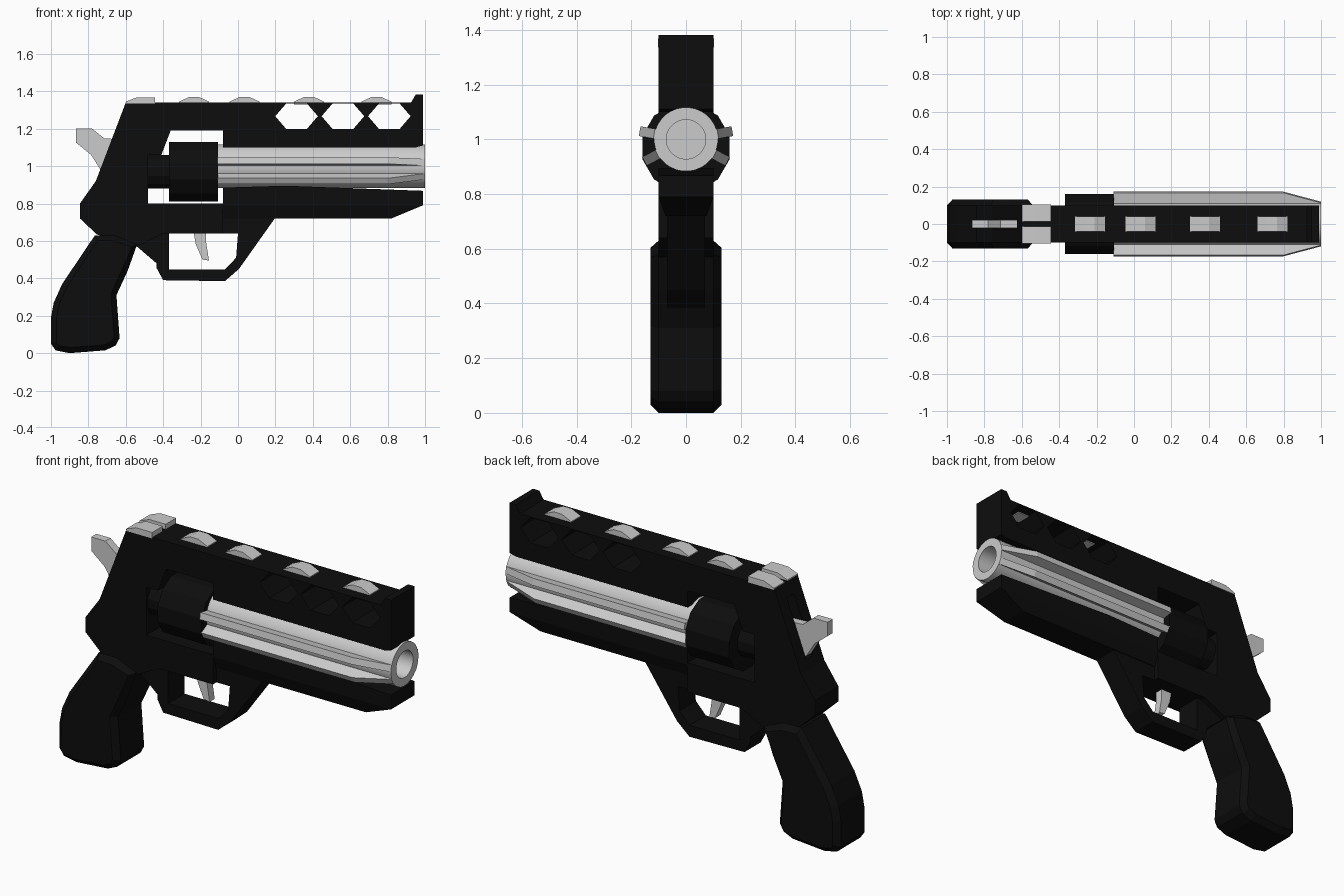
import bpy, bmesh
from math import sin, cos, pi, radians
from mathutils import Matrix

if "Cube" in bpy.data.objects:
    bpy.data.objects.remove(bpy.data.objects["Cube"])

black = bpy.data.materials.new("black_metal")
black.diffuse_color = (0.004, 0.004, 0.004, 1)
black.use_nodes = True
black.node_tree.nodes["Principled BSDF"].inputs["Base Color"].default_value = black.diffuse_color


def finish(name, bm, mat=None):
    bmesh.ops.recalc_face_normals(bm, faces=bm.faces)
    me = bpy.data.meshes.new(name)
    bm.to_mesh(me)
    bm.free()
    ob = bpy.data.objects.new(name, me)
    bpy.context.collection.objects.link(ob)
    if mat:
        me.materials.append(mat)
    return ob


def prism(name, pts, half, mat=None, y=0.0, pillow=0.0):
    """Extrude an XZ profile along y; half is one half width or one per point."""
    w = half if isinstance(half, (list, tuple)) else [half] * len(pts)
    bm = bmesh.new()
    a = [bm.verts.new((p[0], y - h, p[1])) for p, h in zip(pts, w)]
    b = [bm.verts.new((p[0], y + h, p[1])) for p, h in zip(pts, w)]
    sides = [bm.faces.new(a), bm.faces.new(b)]
    for i in range(len(pts)):
        j = (i + 1) % len(pts)
        bm.faces.new((a[i], a[j], b[j], b[i]))
    bmesh.ops.recalc_face_normals(bm, faces=bm.faces)
    if pillow:
        bmesh.ops.inset_individual(bm, faces=sides, thickness=pillow, depth=pillow)
    return finish(name, bm, mat)


def lathe(name, profile, zc, n, mat=None, closed=False):
    """Spin an (x, radius) profile around the x axis at height zc."""
    bm = bmesh.new()
    rings = [[bm.verts.new((x, r * cos(2 * pi * (k + .5) / n), zc + r * sin(2 * pi * (k + .5) / n)))
              for k in range(n)] for x, r in profile]
    for p, q in zip(rings, rings[1:]):
        for k in range(n):
            m = (k + 1) % n
            bm.faces.new((p[k], p[m], q[m], q[k]))
    bm.faces.new(rings[0])
    bm.faces.new(rings[-1])
    return finish(name, bm, mat)


def cut(ob, cutter):
    cutter.hide_render = True
    cutter.hide_set(True)
    m = ob.modifiers.new("cut", 'BOOLEAN')
    m.operation = 'DIFFERENCE'
    m.solver = 'EXACT'
    m.object = cutter


# Frame: rear, cylinder window, top rail and front sight
frame = prism("frame", [
    (-.60, 1.34), (.925, 1.34), (.95, 1.382), (.988, 1.382), (.988, 1.11), (.95, 1.10),
    (-.08, 1.10), (-.08, 1.19), (-.36, 1.19), (-.41, 1.06), (-.48, 1.06), (-.48, .80),
    (-.08, .80), (-.08, .64), (-.40, .64), (-.54, .57), (-.755, .635), (-.845, .72),
    (-.845, .80), (-.76, .92)], .10, black)

# Hexagonal vents in the rail and the hammer slot
for i in range(3):
    cx = .313 + .248 * i
    cut(frame, prism(f"vent_cutter_{i}", [
        (cx - .114, 1.267), (cx - .055, 1.198), (cx + .055, 1.198),
        (cx + .114, 1.267), (cx + .055, 1.335), (cx - .055, 1.335)], .2))
cut(frame, prism("slot_cutter", [(-.9, .97), (-.56, .97), (-.50, 1.27), (-.9, 1.27)], .03))

# Lug under the barrel, narrowing at the bottom
prism("lug_upper", [(-.08, .885), (.25, .895), (.988, .868), (.988, .79), (-.08, .79)], .10, black)
prism("lug_lower", [(-.08, .79), (.988, .79), (.82, .72), (-.08, .72)], [.10, .10, .075, .075], black)

# Trigger guard loop
prism("trigger_guard", [
    (-.54, .57), (-.435, .48), (-.435, .455), (-.40, .39), (-.07, .385), (.005, .45),
    (.20, .725), (-.08, .725), (-.08, .64), (0, .64), (-.01, .51), (-.07, .447),
    (-.37, .447), (-.37, .645), (-.54, .645)], .07, black)

# Grip with raised bevelled sides
prism("grip", [
    (-.765, .63), (-.94, .37), (-.985, .27), (-1, .19), (-1, .05), (-.975, .015), (-.90, 0),
    (-.71, .015), (-.655, .04), (-.633, .08), (-.65, .31), (-.59, .44), (-.54, .58), (-.66, .63)],
    .10, black, pillow=.03)

# Revolving cylinder and its rear hub
lathe("cylinder", [(-.37, .165), (-.108, .165)], .97, 12, black)
lathe("cylinder_hub", [(-.49, .092), (-.36, .092)], .97, 12, black)

# Barrel with bore
barrel = lathe("barrel", [(-.11, .117), (1, .117), (1, .072), (.55, .072)], 1.0, 32)
bpy.context.view_layer.objects.active = barrel
barrel.select_set(True)
bpy.ops.object.shade_smooth_by_angle(angle=radians(30))

# Four tapered barrel fins
for side in (-1, 1):
    for level, ang in (("upper", 10), ("lower", -28)):
        bm = bmesh.new()
        prof = [(-.11, .08), (-.11, .172), (.80, .172), (1, .118), (1, .085)]
        lo = [bm.verts.new((x, r, -.018)) for x, r in prof]
        hi = [bm.verts.new((x, r, .018)) for x, r in prof]
        bm.faces.new(lo)
        bm.faces.new(hi)
        for i in range(5):
            j = (i + 1) % 5
            bm.faces.new((lo[i], lo[j], hi[j], hi[i]))
        bm.transform(Matrix.Translation((0, 0, 1)) @ Matrix.Diagonal((1, side, 1, 1))
                     @ Matrix.Rotation(radians(ang), 4, 'X'))
        finish(f"fin_{level}_{'right' if side > 0 else 'left'}", bm)

# Raised pads along the top rail
for i, cx in enumerate((-.235, .035, .38, .74)):
    prism(f"rail_pad_{i}", [(cx - .08, 1.33), (cx - .08, 1.345), (cx - .025, 1.37),
                            (cx + .025, 1.37), (cx + .08, 1.345), (cx + .08, 1.33)], .041)

# Split rear sight
for side in (-1, 1):
    prism(f"rear_sight_{'right' if side > 0 else 'left'}", [
        (-.60, 1.335), (-.60, 1.345), (-.54, 1.368), (-.443, 1.368), (-.443, 1.335)],
        .045, y=side * .058)

# Hammer and trigger
prism("hammer", [(-.865, 1.20), (-.78, 1.20), (-.715, 1.148), (-.55, 1.14), (-.55, 1.0),
                 (-.735, .98), (-.785, 1.06), (-.865, 1.125)], .022)
prism("trigger", [(-.24, .66), (-.17, .66), (-.17, .59), (-.155, .495), (-.19, .50), (-.225, .58)], .022)
